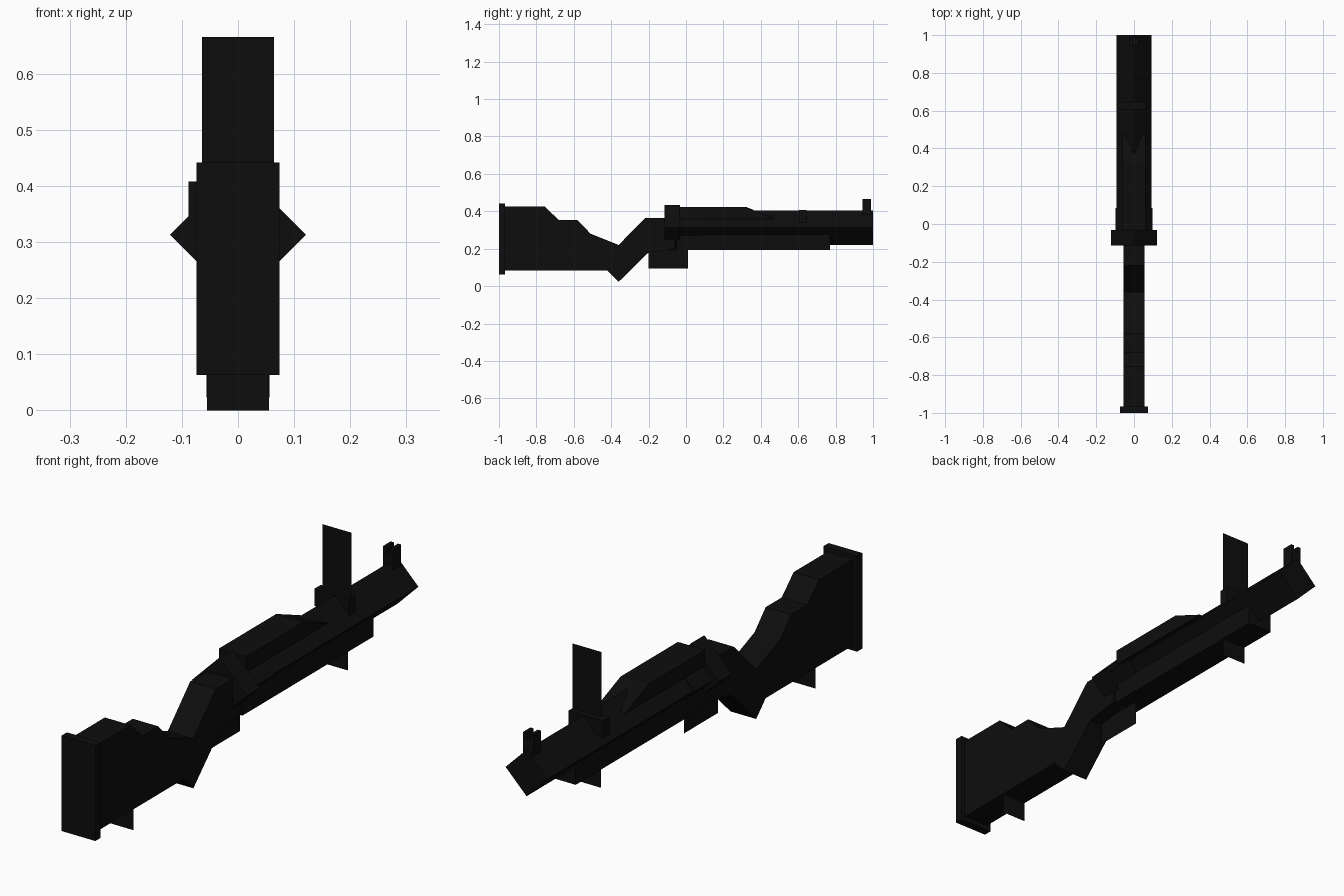
import bpy, bmesh, math

if "Cube" in bpy.data.objects:
    bpy.data.objects.remove(bpy.data.objects["Cube"])

black = bpy.data.materials.new("matte black")
black.diffuse_color = (0.004, 0.004, 0.004, 1)
black.use_nodes = True
black.node_tree.nodes["Principled BSDF"].inputs["Base Color"].default_value = black.diffuse_color


def add(name, verts, faces):
    me = bpy.data.meshes.new(name)
    me.from_pydata(verts, [], faces)
    if len(faces) > 1:
        bm = bmesh.new()
        bm.from_mesh(me)
        bmesh.ops.recalc_face_normals(bm, faces=bm.faces)
        bm.to_mesh(me)
        bm.free()
    me.materials.append(black)
    ob = bpy.data.objects.new(name, me)
    bpy.context.collection.objects.link(ob)
    return ob


def prism(name, ring_a, ring_b):
    """Closed solid between two matching outlines."""
    n = len(ring_a)
    faces = [tuple(range(n)), tuple(range(n, 2 * n))]
    faces += [(i, (i + 1) % n, n + (i + 1) % n, n + i) for i in range(n)]
    return add(name, ring_a + ring_b, faces)


def side_profile(name, pts, x0, x1):
    return prism(name, [(x0, y, z) for y, z in pts], [(x1, y, z) for y, z in pts])


def box(name, x0, x1, y0, y1, z0, z1):
    return side_profile(name, [(y0, z0), (y1, z0), (y1, z1), (y0, z1)], x0, x1)


def diamond(name, r, y0, y1, zc=0.313):
    pts = [(r * math.cos(i * math.pi / 2), zc + r * math.sin(i * math.pi / 2)) for i in range(4)]
    return prism(name, [(x, y0, z) for x, z in pts], [(x, y1, z) for x, z in pts])


def cross_plate(name, w, y, z0, z1):
    """Paper-thin plate across the barrel axis."""
    return add(name, [(-w, y, z0), (w, y, z0), (w, y, z1), (-w, y, z1)], [(0, 1, 2, 3)])


# Stock with grip and butt pad
side_profile("stock", [
    (-0.97, 0.083), (-0.42, 0.083), (-0.36, 0.023), (-0.20, 0.18), (-0.06, 0.20),
    (-0.06, 0.363), (-0.22, 0.363), (-0.36, 0.22), (-0.51, 0.28), (-0.58, 0.353),
    (-0.68, 0.353), (-0.755, 0.425), (-0.97, 0.425)], -0.056, 0.056)
box("butt_pad", -0.074, 0.074, -1.0, -0.967, 0.063, 0.442)

# Four-sided barrel with breech collars
diamond("barrel", 0.092, -0.06, 1.0)
diamond("breech_collar", 0.121, -0.115, -0.033)
diamond("barrel_collar", 0.097, -0.033, 0.085)

# Wedge-ended top cover and fore grip
side_profile("top_cover", [(-0.035, 0.36), (0.475, 0.36), (0.325, 0.422), (-0.035, 0.422)], -0.06, 0.06)
box("fore_grip", -0.055, 0.055, -0.05, 0.77, 0.193, 0.285)

# Rear sight
box("rear_sight_base", -0.088, 0.064, 0.605, 0.645, 0.34, 0.408)
cross_plate("rear_sight_leaf", 0.064, 0.62, 0.40, 0.665)

# Notched front sight
box("front_sight_base", -0.023, 0.023, 0.943, 0.99, 0.37, 0.44)
for side, s in (("left", -1), ("right", 1)):
    box("front_sight_post_" + side, min(s * 0.009, s * 0.023), max(s * 0.009, s * 0.023),
        0.943, 0.99, 0.44, 0.466)

# Flat sling loops and trigger guard
cross_plate("stock_sling_loop", 0.055, -0.735, 0.0, 0.085)
cross_plate("barrel_sling_loop", 0.055, 0.61, 0.12, 0.195)
add("trigger_guard", [(0, -0.2, 0.093), (0, 0.012, 0.093), (0, 0.012, 0.2), (0, -0.2, 0.2)], [(0, 1, 2, 3)])
